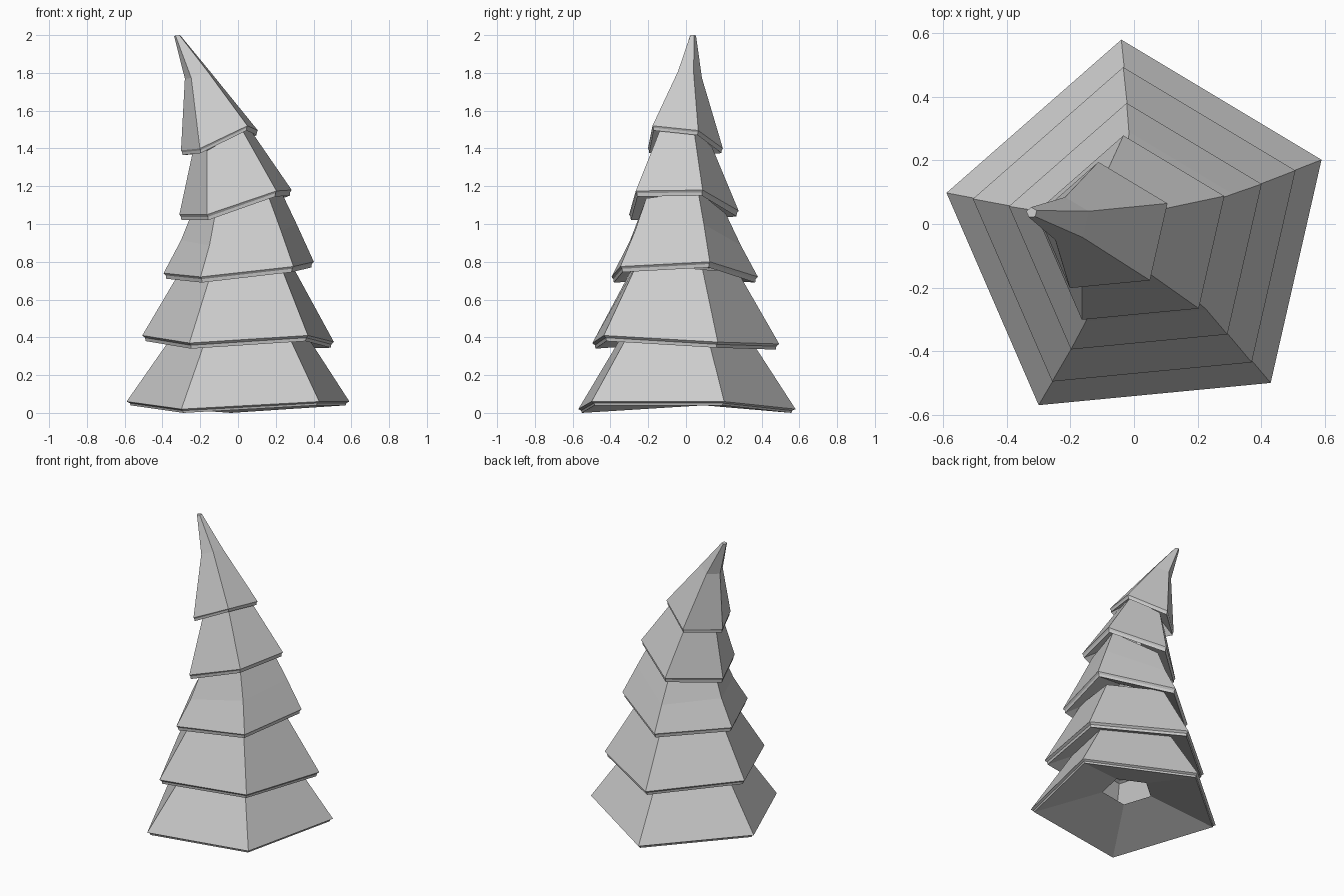
import bpy

if "Cube" in bpy.data.objects:
    bpy.data.objects.remove(bpy.data.objects["Cube"])

# Irregular pentagon shared by every tier (offsets from the tier centre)
SHAPE = [(-0.058, 0.618), (0.572, 0.240), (0.412, -0.462),
         (-0.318, -0.532), (-0.608, 0.136)]

# name, rim centre x/y, rim scale, rim heights per corner, lip depth,
# upper rings: (centre x, y, z, scale relative to rim, tilt factor)
TIERS = [
    ("bottom_branches", 0.018, -0.038, 1.0, (.02, .06, .06, .02, .06), .02,
     [(.02, -.03, .42, .58, .5)]),
    ("second_branches", 0.016, -0.038, .86, (.365, .375, .41, .37, .41), .03,
     [(.018, -.03, .77, .57, 1.0)]),
    ("middle_branches", 0.016, -0.036, .674, (.72, .80, .775, .72, .74), .03,
     [(.014, -.03, .93, .77, 1.4), (.004, -.03, 1.10, .58, 1.5)]),
    ("fourth_branches", -0.004, -0.033, .504, (1.07, 1.18, 1.175, 1.05, 1.05), .03,
     [(-.082, -.02, 1.435, .51, .85)]),
    ("treetop", -0.092, -0.018, .345, (1.40, 1.495, 1.52, 1.40, 1.39), .025,
     [(-.21, .012, 1.785, .34, .3), (-.322, .036, 1.998, .08, .03)]),
]


def build_tier(name, cx, cy, size, heights, lip, uppers):
    mean_z = sum(heights) / 5

    def ring(x, y, z, s, tilt):
        return [(x + size * s * px, y + size * s * py, z + tilt * (h - mean_z))
                for (px, py), h in zip(SHAPE, heights)]

    # Hollow underside, thin lip, outer rim, then the sloping sides
    rings = [ring(cx, cy, mean_z + 0.10, .26, .3),
             ring(cx, cy, mean_z - lip, .965, 1),
             ring(cx, cy, mean_z - lip * .4, .972, 1),
             ring(cx, cy, mean_z, 1, 1)]
    rings += [ring(*u) for u in uppers]
    verts = [v for r in rings for v in r]
    faces = []
    for k in range(len(rings) - 1):
        for i in range(5):
            j = (i + 1) % 5
            # corners run clockwise, so wind the quads to face outward
            faces.append((k * 5 + j, k * 5 + i, k * 5 + 5 + i, k * 5 + 5 + j))
    last = (len(rings) - 1) * 5
    faces.append(tuple(last + i for i in reversed(range(5))))
    mesh = bpy.data.meshes.new(name)
    mesh.from_pydata(verts, [], faces)
    mesh.update()
    obj = bpy.data.objects.new(name, mesh)
    bpy.context.collection.objects.link(obj)


for tier in TIERS:
    build_tier(*tier)
